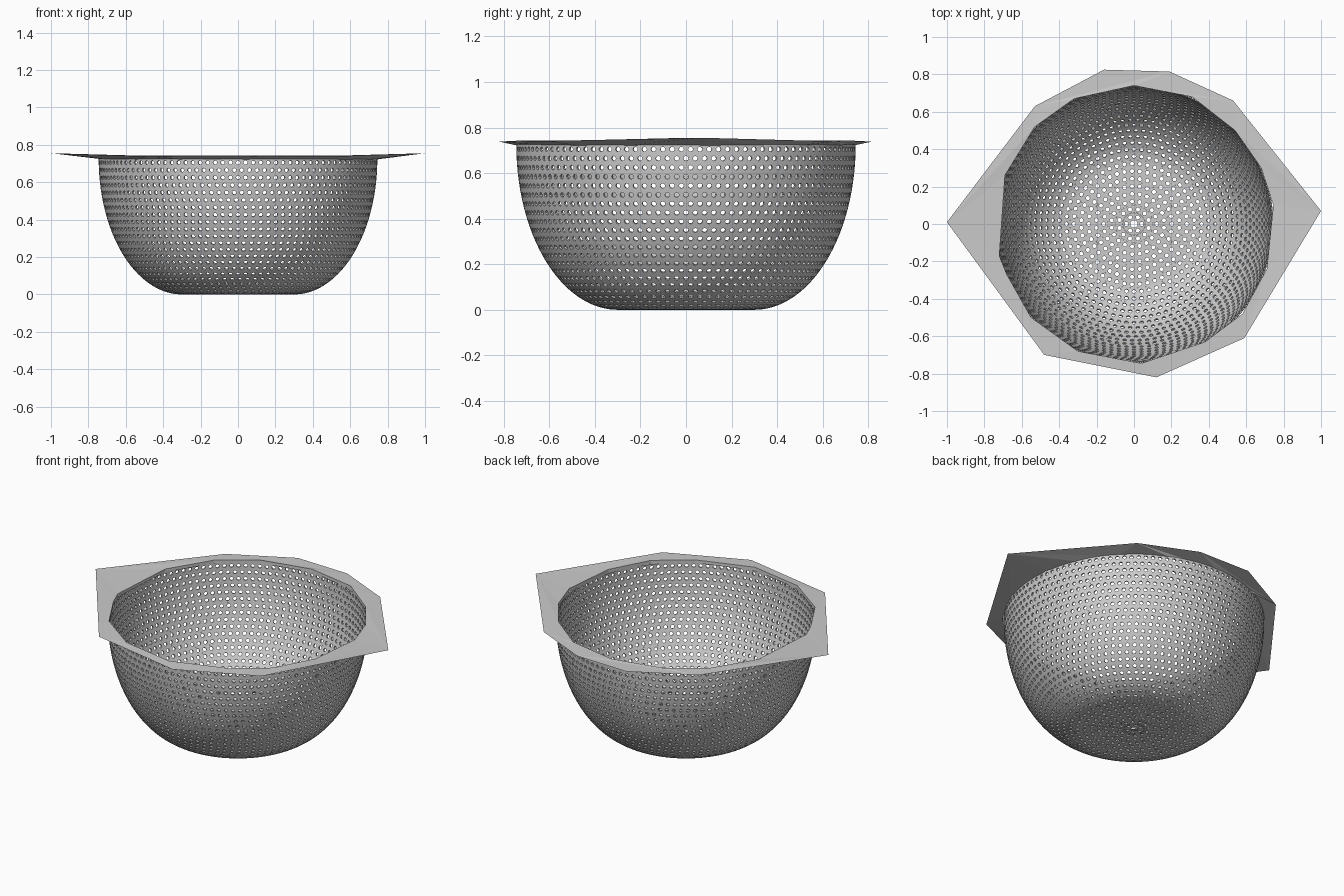
import bpy, bmesh, math
from mathutils import Vector
from mathutils.geometry import tessellate_polygon

if "Cube" in bpy.data.objects:
    bpy.data.objects.remove(bpy.data.objects["Cube"])

THICK = 0.01      # wall thickness
STEP = 0.041      # spacing of the drain holes
HOLE = 0.27       # hole radius as a fraction of a cell
FLAT, RAD, TOP = 0.30, 0.745, 0.725


def finish(bm, name):
    bmesh.ops.remove_doubles(bm, verts=bm.verts, dist=0.0002)
    bmesh.ops.recalc_face_normals(bm, faces=bm.faces)
    me = bpy.data.meshes.new(name)
    bm.to_mesh(me)
    bm.free()
    ob = bpy.data.objects.new(name, me)
    bpy.context.collection.objects.link(ob)
    return ob


# Bowl profile: flat base, then a quarter ellipse up to the rim
profile = [(0.02 + (FLAT - 0.02) * i / 20, 0.0) for i in range(20)]
profile += [(FLAT + (RAD - FLAT) * math.sin(a), TOP * (1 - math.cos(a)))
            for a in (math.pi / 2 * i / 120 for i in range(121))]
lengths = [0.0]
for (r0, z0), (r1, z1) in zip(profile, profile[1:]):
    lengths.append(lengths[-1] + math.hypot(r1 - r0, z1 - z0))
total = lengths[-1]


def at(s):
    """Radius, height and outward normal at arc length s."""
    s = min(max(s, 0.0), total)
    i = 0
    while i < len(lengths) - 2 and lengths[i + 1] < s:
        i += 1
    d = lengths[i + 1] - lengths[i]
    t = (s - lengths[i]) / d
    (r0, z0), (r1, z1) = profile[i], profile[i + 1]
    return r0 + (r1 - r0) * t, z0 + (z1 - z0) * t, (z1 - z0) / d, -(r1 - r0) / d


def skin_point(s, ang, depth):
    r, z, nr, nz = at(s)
    r, z = r - nr * depth, z - nz * depth
    return Vector((r * math.cos(ang), r * math.sin(ang), z))


# Perforated bowl: rings of cells, each cell with an octagonal hole
SQUARE = [(1, 0), (1, 1), (0, 1), (-1, 1), (-1, 0), (-1, -1), (0, -1), (1, -1)]
bm = bmesh.new()
rings = round(total / STEP)
ds = total / rings
for k in range(rings):
    s = (k + 0.5) * ds
    count = max(6, round(2 * math.pi * at(s)[0] / STEP))
    da = 2 * math.pi / count
    for j in range(count):
        ang = (j + 0.5 * (k % 2)) * da
        loops = []
        for depth in (0, THICK):
            border = [bm.verts.new(skin_point(s + v * ds / 2, ang + u * da / 2, depth))
                      for u, v in SQUARE]
            hole = [bm.verts.new(skin_point(s + HOLE * ds * math.sin(i * math.pi / 4),
                                            ang + HOLE * da * math.cos(i * math.pi / 4), depth))
                    for i in range(8)]
            loops += [border, hole]
        ob_, oh, ib, ih = loops
        for i in range(8):
            n = (i + 1) % 8
            bm.faces.new((ob_[i], ob_[n], oh[n], oh[i]))
            bm.faces.new((ib[n], ib[i], ih[i], ih[n]))
            bm.faces.new((oh[i], oh[n], ih[n], ih[i]))
bowl = finish(bm, "perforated_bowl")
bowl.data.shade_smooth()
bpy.context.view_layer.objects.active = bowl
bowl.select_set(True)
bpy.ops.object.shade_smooth_by_angle(angle=math.radians(35))
bowl.select_set(False)

# Flat faceted rim with two pointed handles
outer = [(-1, 0.01), (-0.53, 0.63), (-0.16, 0.825), (0.19, 0.815), (0.53, 0.66),
         (1, 0.07), (0.59, -0.61), (0.12, -0.82), (-0.48, -0.70)]
inner = [(0, 0.74), (0.31, 0.68), (0.54, 0.50), (0.68, 0.30), (0.745, 0.10),
         (0.71, -0.24), (0.58, -0.48), (0.38, -0.63), (0.04, -0.745), (-0.30, -0.68),
         (-0.55, -0.50), (-0.68, -0.27), (-0.72, -0.17), (-0.69, 0.26),
         (-0.53, 0.52), (-0.32, 0.67)]


def edge_height(x):
    return 0.738 + 0.017 * max(0, abs(x) - 0.5) / 0.5


bm = bmesh.new()
for z_in in (0.742, 0.722):           # upper and lower side
    out = [Vector((x, y, edge_height(x))) for x, y in outer]
    inn = [Vector((x, y, z_in)) for x, y in inner]
    flat = [[Vector((p.x, p.y, 0)) for p in loop] for loop in (out, inn)]
    verts = [bm.verts.new(p) for p in out + inn]
    for tri in tessellate_polygon(flat):
        bm.faces.new([verts[i] for i in tri])
bm.verts.ensure_lookup_table()
first, second = len(outer), 2 * len(outer) + len(inner)
for i in range(len(inner)):           # inner lip
    n = (i + 1) % len(inner)
    bm.faces.new([bm.verts[first + i], bm.verts[first + n],
                  bm.verts[second + n], bm.verts[second + i]])
finish(bm, "rim")
